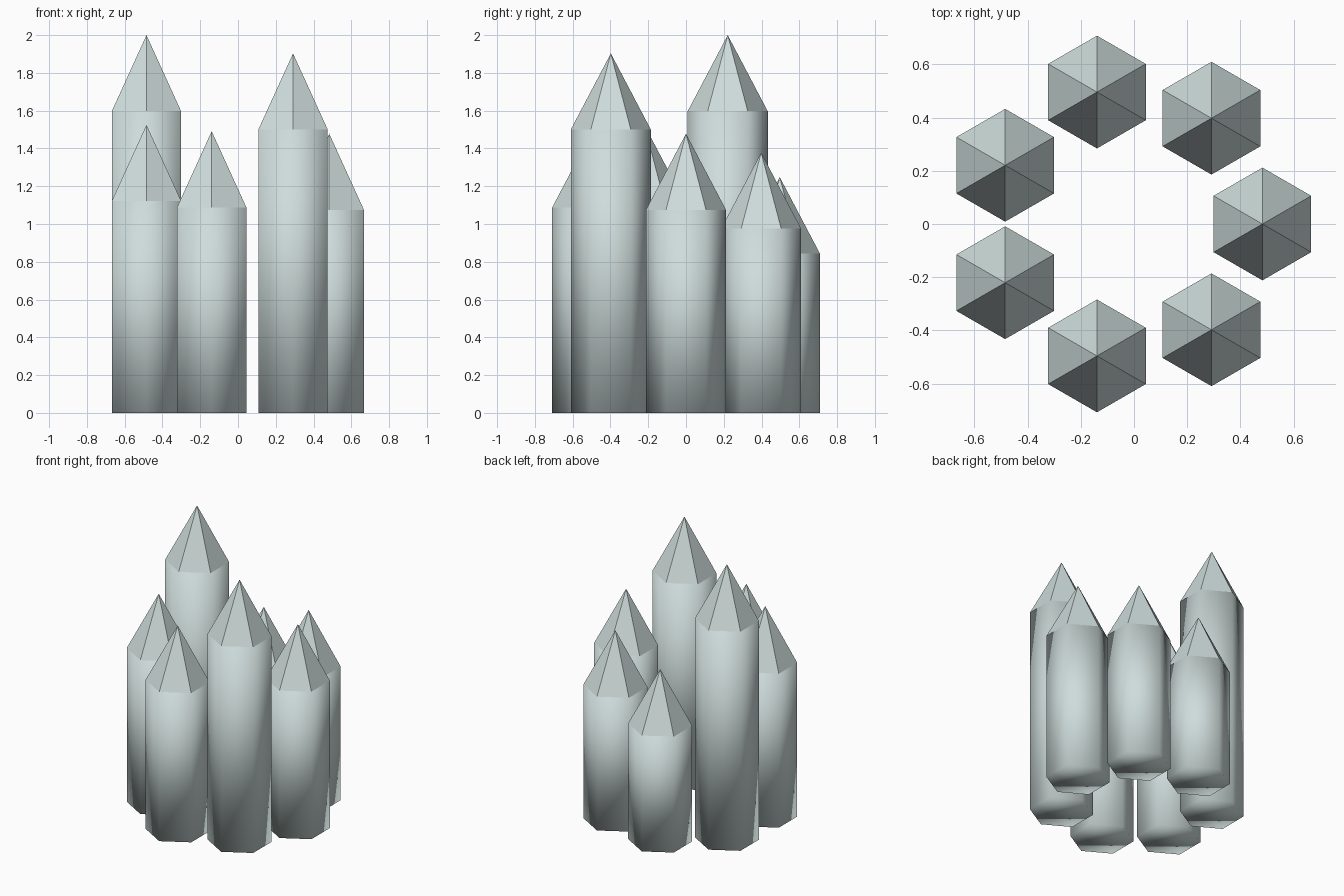
import bpy, math

if "Cube" in bpy.data.objects:
    bpy.data.objects.remove(bpy.data.objects["Cube"])

RADIUS, TIP = 0.212, 0.403
RING, OFFSET_X = 0.509, -0.026
# Shaft heights, anticlockwise from +x
SHAFTS = [1.075, 0.975, 0.845, 1.597, 1.122, 1.088, 1.5]

mat = bpy.data.materials.new("pale blue grey crystal")
mat.diffuse_color = (0.62, 0.72, 0.71, 1)
mat.use_nodes = True
mat.node_tree.nodes["Principled BSDF"].inputs["Base Color"].default_value = mat.diffuse_color


def finish(name, smooth):
    ob = bpy.context.object
    ob.name = name
    ob.data.materials.append(mat)
    for p in ob.data.polygons:
        p.use_smooth = smooth


for i, h in enumerate(SHAFTS):
    a = math.tau * i / len(SHAFTS)
    x, y = OFFSET_X + RING * math.cos(a), RING * math.sin(a)
    # Smooth-shaded hexagonal shaft
    bpy.ops.mesh.primitive_cylinder_add(vertices=6, radius=RADIUS, depth=h,
                                        location=(x, y, h / 2))
    finish(f"crystal_shaft_{i + 1}", True)
    # Flat-faceted pointed tip
    bpy.ops.mesh.primitive_cone_add(vertices=6, radius1=RADIUS, radius2=0, depth=TIP,
                                    location=(x, y, h + TIP / 2))
    finish(f"crystal_tip_{i + 1}", False)
